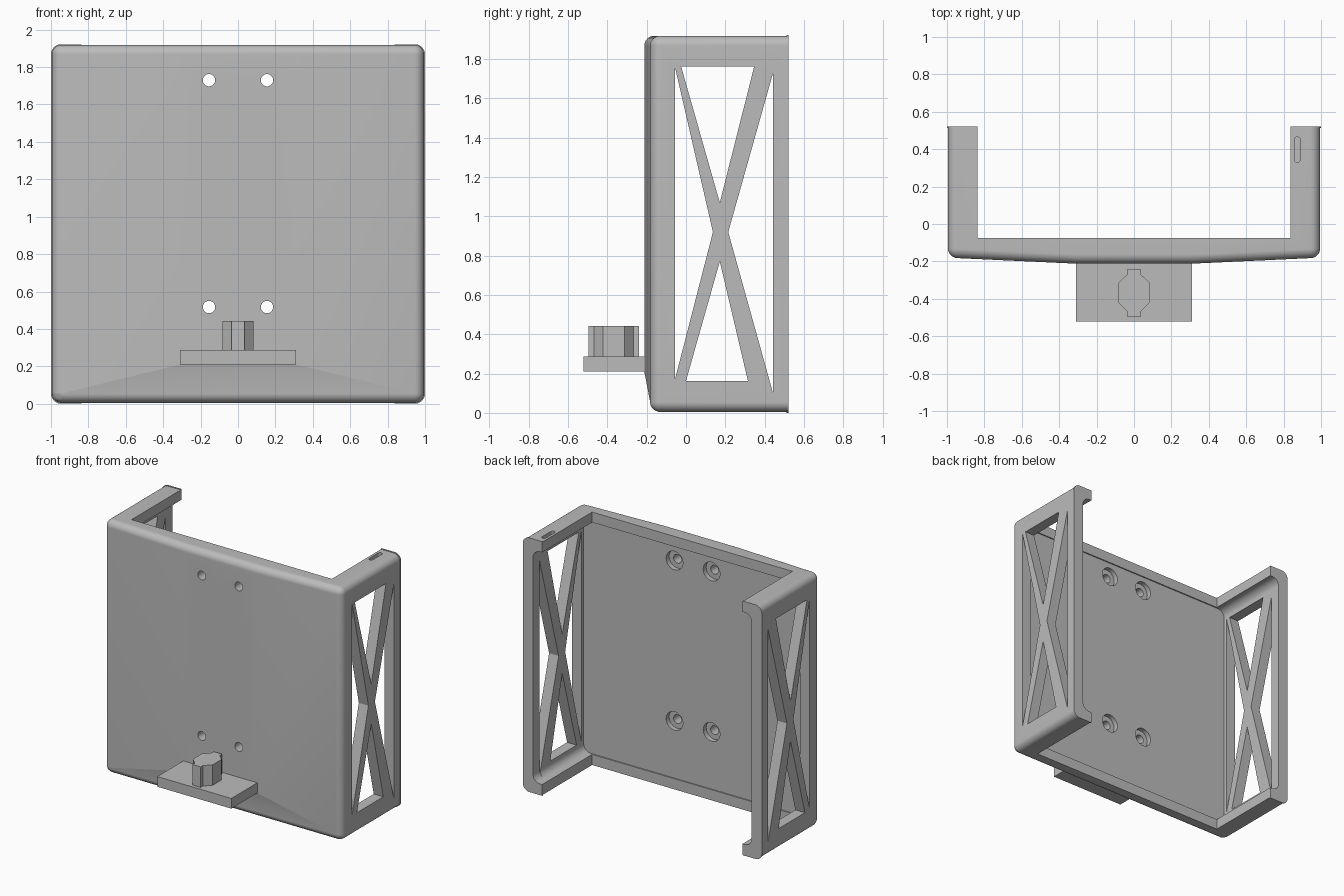
import bpy, bmesh, math
from mathutils import Vector

cube = bpy.data.objects.get("Cube")
if cube:
    bpy.data.objects.remove(cube, do_unlink=True)

grey = bpy.data.materials.new("plain grey")
grey.use_nodes = True
colour = (0.5, 0.5, 0.5, 1)
grey.diffuse_color = colour
grey.node_tree.nodes["Principled BSDF"].inputs["Base Color"].default_value = colour


def finish(bm, name):
    bmesh.ops.recalc_face_normals(bm, faces=bm.faces)
    mesh = bpy.data.meshes.new(name)
    bm.to_mesh(mesh)
    bm.free()
    ob = bpy.data.objects.new(name, mesh)
    bpy.context.collection.objects.link(ob)
    mesh.materials.append(grey)
    return ob


def hull(name, points, radius=0, keep=None):
    """Convex solid, with the chosen sharp edges rounded."""
    bm = bmesh.new()
    for p in points:
        bm.verts.new(p)
    bmesh.ops.convex_hull(bm, input=bm.verts)
    bmesh.ops.dissolve_limit(bm, angle_limit=0.005, verts=bm.verts, edges=bm.edges)
    if radius:
        edges = [e for e in bm.edges if e.calc_face_angle(0) > 0.6 and keep(e)]
        bmesh.ops.bevel(bm, geom=edges, offset=radius, segments=14, profile=0.5,
                        affect='EDGES', clamp_overlap=True)
    return finish(bm, name)


def box(name, lo, hi, radius=0, keep=None):
    pts = [(x, y, z) for x in (lo[0], hi[0]) for y in (lo[1], hi[1]) for z in (lo[2], hi[2])]
    return hull(name, pts, radius, keep)


def prism(name, outline, direction):
    """Extrude a closed outline along a direction."""
    bm = bmesh.new()
    face = bm.faces.new([bm.verts.new(p) for p in outline])
    ext = bmesh.ops.extrude_face_region(bm, geom=[face])
    bmesh.ops.translate(bm, vec=Vector(direction),
                        verts=[v for v in ext["geom"] if isinstance(v, bmesh.types.BMVert)])
    return finish(bm, name)


def cylinder_y(name, x, z, r, y0, y1):
    ring = [(x + r * math.cos(a), y0, z + r * math.sin(a))
            for a in (i * math.tau / 32 for i in range(32))]
    return prism(name, ring, (0, y1 - y0, 0))


def cut(ob, cutters):
    bpy.context.view_layer.objects.active = ob
    for c in cutters:
        m = ob.modifiers.new("cut", 'BOOLEAN')
        m.operation, m.solver, m.object = 'DIFFERENCE', 'EXACT', c
        bpy.ops.object.modifier_apply(modifier=m.name)
        bpy.data.objects.remove(c, do_unlink=True)


def along_y(e):
    return abs(e.verts[0].co.y - e.verts[1].co.y) > .005


def not_back(e):
    return min(v.co.y for v in e.verts) < 0.4


def cavity():
    return [box("cavity_cutter", (-.915, -.084, .085), (.915, 1, 1.84), .06, along_y),
            box("gap_cutter", (-.838, -.075, -1), (.838, 1.5, 3))]


# Shell with a slightly bowed front, a tapered chin and rounded outer edges
TOP = 1.918
shell_points = [(s * .995, y, z) for s in (-1, 1) for y in (-.18, .515) for z in (.005, TOP)]
shell_points += [(s * .31, -.212, z) for s in (-1, 1) for z in (.21, TOP)]
holder = hull("holder_shell", shell_points, .05, not_back)
cut(holder, cavity())

# Crossed braces in both arms, left by four triangular windows
windows = [[(-.025, 1.763), (.347, 1.763), (.172, 1.07)],
           [(0, .163), (.315, .163), (.172, .77)],
           [(-.057, 1.763), (-.057, .167), (.137, .92)],
           [(.443, 1.73), (.443, .10), (.215, .92)]]
cut(holder, [prism("window_cutter", [(-1.5, y, z) for y, z in tri], (3, 0, 0))
             for tri in windows])

# Counterbored screw holes
for x in (-.155, .155):
    for z in (.517, 1.73):
        cut(holder, [cylinder_y("hole_cutter", x, z, .033, -.4, 0),
                     cylinder_y("counterbore_cutter", x, z, .07, -.12, 0)])

# Slot with round ends in the top of the left arm
slot = [(.873 + .016 * math.cos(a), y + .016 * math.sin(a), 1.8)
        for y, start in ((.45, 0), (.345, math.pi))
        for a in (start + i * math.pi / 8 for i in range(9))]
cut(holder, [prism("slot_cutter", slot, (0, 0, .3))])

# Thin raised lip around the open ends of the arms
lip = box("end_lip", (-1, .512, 0), (1, .522, 1.922), .055, along_y)
cut(lip, cavity())

# Shelf and its turn-lock knob
shelf = box("front_shelf", (-.31, -.522, .21), (.31, -.19, .287))
quarter = [(.035, .128), (.035, .1), (.082, .055)]
right = quarter + [(x, -y) for x, y in reversed(quarter)]
outline = right + [(-x, y) for x, y in reversed(right)]
knob = prism("lock_knob", [(x, y - .368, .28) for x, y in outline], (0, 0, .162))

for ob, angle in ((holder, 7.5), (lip, 25), (shelf, 25), (knob, 25)):
    bpy.ops.object.select_all(action='DESELECT')
    ob.select_set(True)
    bpy.context.view_layer.objects.active = ob
    bpy.ops.object.shade_smooth_by_angle(angle=math.radians(angle))
